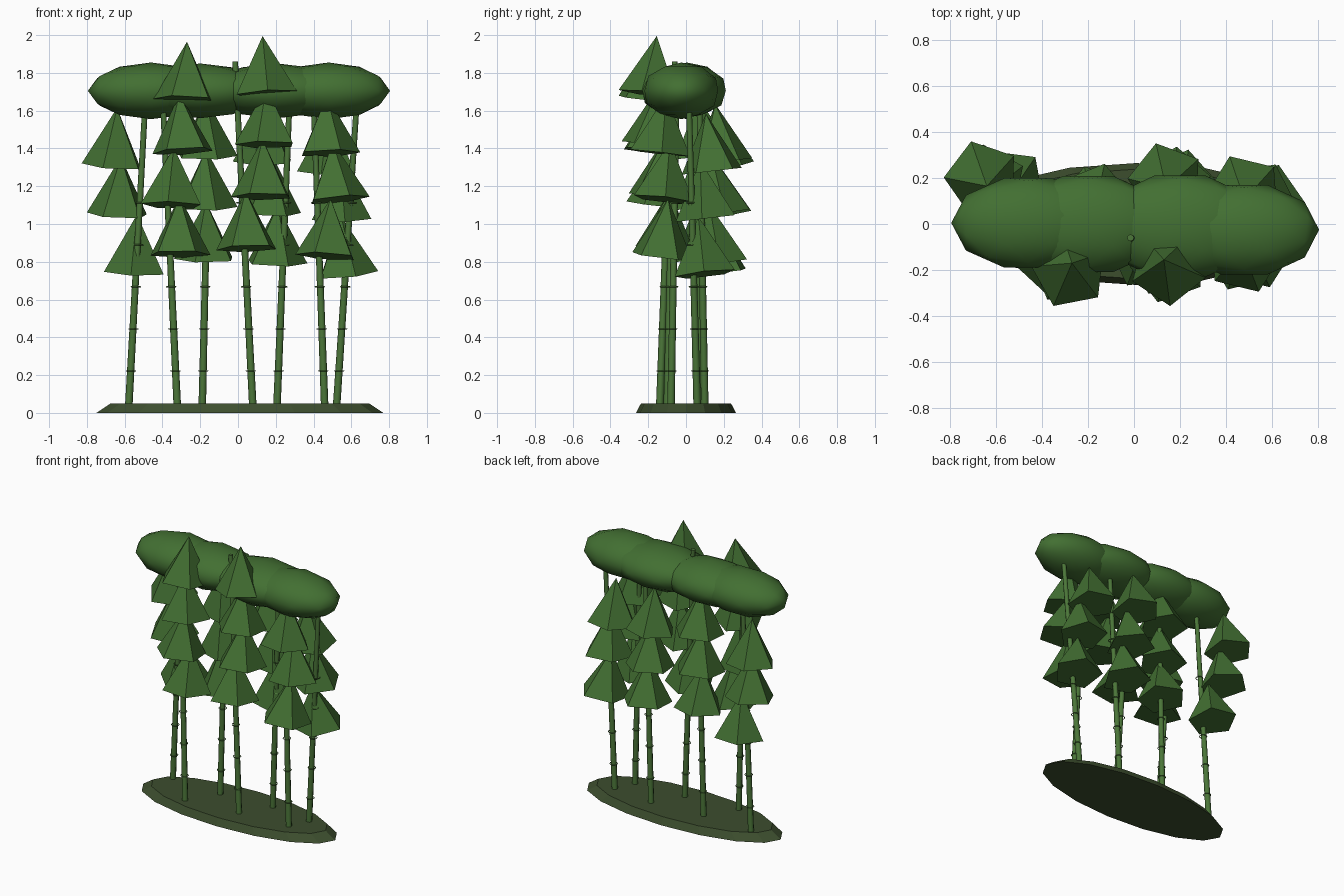
import bpy, math, random
from mathutils import Vector

if "Cube" in bpy.data.objects:
    bpy.data.objects.remove(bpy.data.objects["Cube"])

random.seed(4)

def material(name, rgb):
    m = bpy.data.materials.new(name)
    m.diffuse_color = (*rgb, 1)
    m.use_nodes = True
    m.node_tree.nodes["Principled BSDF"].inputs["Base Color"].default_value = m.diffuse_color
    return m

leaf = material("leaf_green", (0.055, 0.16, 0.032))
cane = material("cane_green", (0.07, 0.18, 0.04))
soil = material("mossy_soil", (0.045, 0.075, 0.027))

def finish(name, mat):
    o = bpy.context.object
    o.name = name
    o.data.materials.append(mat)
    return o

def cone_between(name, a, b, r1, r2, sides, mat, spin=0.0):
    a, b = Vector(a), Vector(b)
    d = b - a
    bpy.ops.mesh.primitive_cone_add(vertices=sides, radius1=r1, radius2=r2,
                                    depth=d.length, location=(a + b) / 2)
    o = finish(name, mat)
    # Spin about own axis, then tilt along the direction
    o.rotation_mode = 'QUATERNION'
    tilt = Vector((0, 0, 1)).rotation_difference(d)
    o.rotation_quaternion = tilt @ Vector((1, 0, 0)).rotation_difference(
        Vector((math.cos(spin), math.sin(spin), 0)))
    return o

# Oval ground mound
bpy.ops.mesh.primitive_cone_add(vertices=16, radius1=1, radius2=0.9, depth=0.05,
                                location=(0.01, 0, 0.025))
finish("ground_mound", soil).scale = (0.76, 0.265, 1)

# Leaning canes: base x, base y, top x, top y, top z
canes = [
    (-0.58, 0.09, -0.49, 0.06, 1.66),
    (-0.32, -0.14, -0.40, -0.08, 1.70),
    (-0.19, 0.07, -0.15, 0.08, 1.72),
    (0.08, -0.10, -0.015, -0.06, 1.86),
    (0.205, 0.10, 0.275, 0.07, 1.70),
    (0.46, -0.08, 0.40, -0.05, 1.66),
    (0.52, 0.06, 0.63, 0.015, 1.66),
]
for i, (x, y, tx, ty, tz) in enumerate(canes):
    base, top = Vector((x, y, 0.005)), Vector((tx, ty, tz))
    cone_between(f"cane_{i+1}", base, top, 0.02, 0.015, 8, cane)
    bpy.ops.object.shade_smooth_by_angle(angle=math.radians(50))
    # Thin node rings along the cane
    for k in range(1, 6):
        z = 0.2225 * k
        p = base.lerp(top, 1.1 * z / tz)
        bpy.ops.mesh.primitive_torus_add(major_radius=0.025, minor_radius=0.003,
                                         major_segments=10, minor_segments=4,
                                         location=(p.x, p.y, z))
        finish(f"cane_{i+1}_node_{k}", cane)

# Leaf clusters: base centre x, y, z, then apex x offset
clusters = [
    (-0.66, 0.20, 1.31, 0.02), (-0.635, 0.18, 1.05, 0.015), (-0.545, 0.17, 0.745, 0.01),
    (-0.28, -0.205, 1.66, 0.01), (-0.29, -0.185, 1.385, -0.02),
    (-0.35, -0.15, 1.10, 0.01), (-0.31, -0.13, 0.84, 0.0),
    (-0.17, 0.10, 1.36, 0.0), (-0.17, 0.09, 1.09, 0.0), (-0.17, 0.09, 0.815, 0.0),
    (0.15, -0.19, 1.69, -0.02), (0.15, -0.18, 1.42, 0.0),
    (0.13, -0.15, 1.145, 0.0), (0.05, -0.12, 0.87, -0.01),
    (0.14, 0.19, 1.33, 0.0), (0.17, 0.17, 1.06, 0.01), (0.20, 0.16, 0.795, 0.01),
    (0.48, -0.14, 1.375, -0.01), (0.53, -0.12, 1.13, -0.03), (0.47, -0.13, 0.83, 0.02),
    (0.48, 0.14, 1.28, 0.0), (0.54, 0.11, 1.03, 0.0), (0.575, 0.10, 0.735, -0.03),
]
for i, (x, y, z, dx) in enumerate(clusters):
    dy = 0.035 if y < 0 else -0.035
    cone_between(f"leaf_cluster_{i+1}", (x, y, z), (x + dx, y + dy, z + 0.305),
                 0.168, 0, 5, leaf, random.uniform(0, math.tau / 5))

# Canopy lobes: centre x, y, then radii, with a vertex row pointing along x
lobes = [
    (-0.46, 0.005, 0.335, 0.205, 0.15),
    (-0.20, 0.0, 0.35, 0.22, 0.145),
    (0.20, -0.01, 0.36, 0.232, 0.146),
    (0.48, -0.025, 0.325, 0.205, 0.15),
]
for i, (x, y, rx, ry, rz) in enumerate(lobes):
    bpy.ops.mesh.primitive_ico_sphere_add(subdivisions=2, radius=1,
                                          location=(x, y, 1.705),
                                          rotation=(0, 0, math.radians(18)))
    o = finish(f"canopy_lobe_{i+1}", leaf)
    bpy.ops.object.transform_apply(location=False, rotation=True, scale=False)
    o.scale = (rx, ry, rz)
    bpy.ops.object.shade_smooth()
